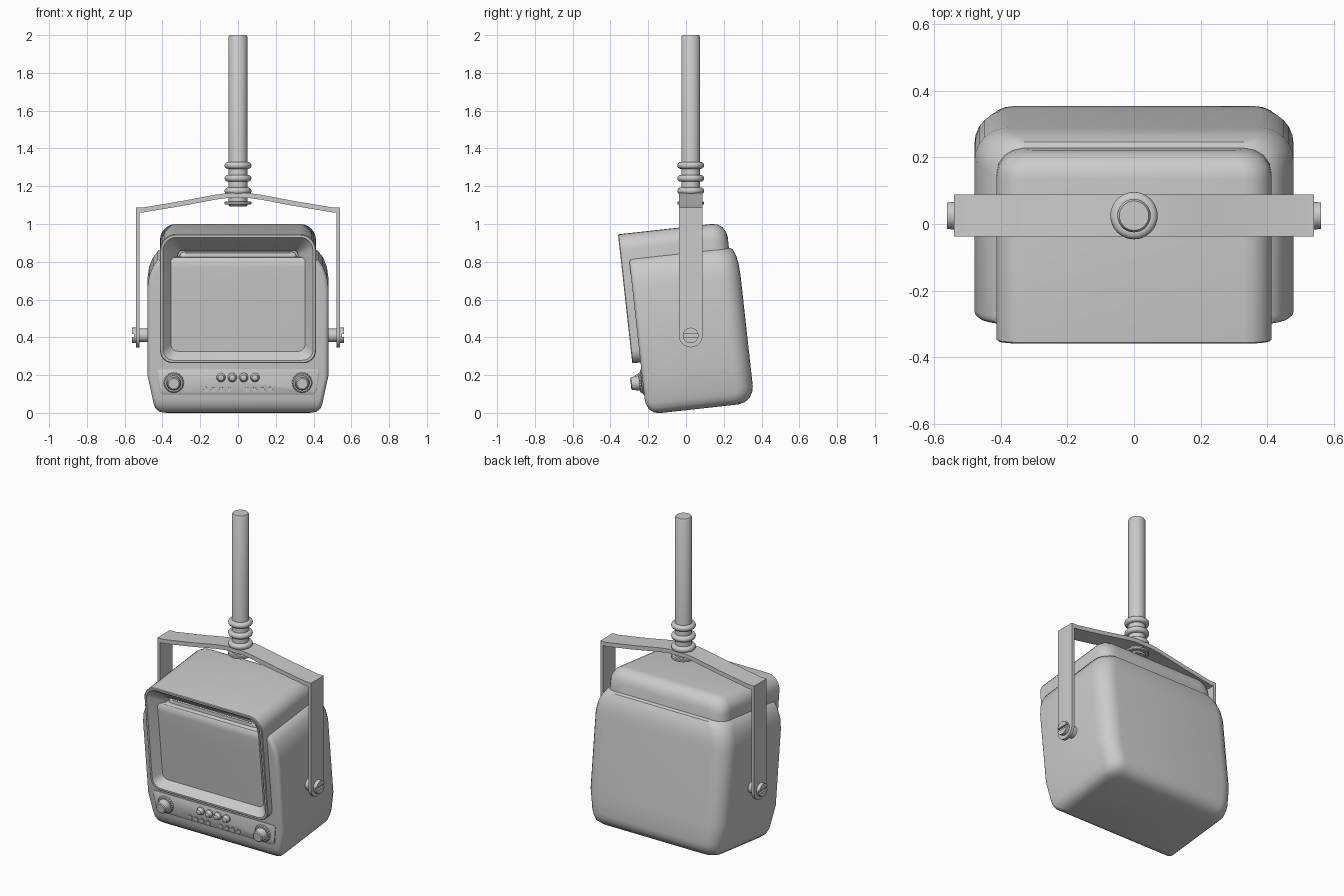
import bpy, bmesh
from math import sin, cos, pi, radians

if "Cube" in bpy.data.objects:
    bpy.data.objects.remove(bpy.data.objects["Cube"])

TILT = radians(6.3)   # the whole monitor leans forward
PY = 0.025            # y of the pole and bracket centre


def loft(name, rings, tilt=0.0, angle=35):
    """Skin a stack of equal-length point rings, closing both ends."""
    bm = bmesh.new()
    rows = [[bm.verts.new(p) for p in ring] for ring in rings]
    n = len(rows[0])
    for a, b in zip(rows, rows[1:]):
        for i in range(n):
            j = (i + 1) % n
            bm.faces.new((a[i], a[j], b[j], b[i]))
    bm.faces.new(rows[0])
    bm.faces.new(rows[-1])
    bmesh.ops.recalc_face_normals(bm, faces=bm.faces)
    me = bpy.data.meshes.new(name)
    bm.to_mesh(me)
    bm.free()
    ob = bpy.data.objects.new(name, me)
    bpy.context.collection.objects.link(ob)
    ob.rotation_euler.x = tilt
    bpy.ops.object.select_all(action='DESELECT')
    ob.select_set(True)
    bpy.context.view_layer.objects.active = ob
    bpy.ops.object.shade_smooth_by_angle(angle=radians(angle))
    return ob


def rrect(w, v0, v1, r0, r1, n=7):
    """Rounded rectangle, half width w, v0..v1; r0 / r1 are the low / high corner radii."""
    pts = []
    for sx, v, r, a0 in ((1, v1, r1, 0), (-1, v1, r1, 1), (-1, v0, r0, 2), (1, v0, r0, 3)):
        cx, cv = sx * (w - r), v + (r if v == v0 else -r)
        for i in range(n):
            a = (a0 + i / (n - 1)) * pi / 2
            pts.append((cx + r * cos(a), cv + r * sin(a)))
    return pts


def lathe(name, profile, origin, axis, tilt=0.0, n=32, teeth=0.0):
    """Stack circles of (radius, offset) along an axis."""
    ox, oy, oz = origin
    rings = []
    for r, h in profile:
        ring = []
        for i in range(n):
            k = r * (1 - teeth * (i % 2))
            a, b = k * cos(2 * pi * i / n), k * sin(2 * pi * i / n)
            d = {'x': (h, a, b), 'y': (a, h, b), 'z': (a, b, h)}[axis]
            ring.append((ox + d[0], oy + d[1], oz + d[2]))
        rings.append(ring)
    return loft(name, rings, tilt)


# Wide rear case: z, half width, front y, back y, back corner radius
case = [(.014, .38, -.14, .28, .06), (.022, .415, -.17, .315, .07), (.042, .437, -.193, .343, .08),
        (.07, .447, -.206, .36, .09), (.10, .453, -.21, .367, .09), (.22, .479, -.21, .367, .1),
        (.69, .479, -.21, .367, .1), (.75, .47, -.21, .364, .1), (.80, .45, -.21, .355, .1),
        (.835, .425, -.21, .34, .1), (.85, .39, -.20, .31, .09)]
loft('rear_case', [[(x, y, z) for x, y in rrect(w, f, b, .025, r)] for z, w, f, b, r in case], TILT)


def frame(y, inset, r):
    return [(x, y, z) for x, z in rrect(.413 - inset, .292 + inset, .979 - inset, r * .8, r)]


# Screen hood with rounded back and funnel-shaped front recess
loft('screen_hood', [frame(*p) for p in (
    (.322, .08, .05), (.316, .05, .06), (.30, .024, .075), (.275, .006, .085), (.245, 0, .085),
    (-.25, 0, .085), (-.254, .004, .082), (-.254, .016, .07), (-.245, .022, .065),
    (-.18, .09, .03), (-.17, .094, .028), (-.15, .096, .026))], TILT)

# Bulging glass
loft('screen_glass', [frame(*p) for p in (
    (-.14, .104, .025), (-.160, .104, .025), (-.166, .109, .025), (-.174, .15, .025),
    (-.181, .20, .025), (-.186, .27, .025), (-.188, .33, .01))], TILT)

# Control panel plate, narrowing to the bottom
plate = []
for y, ins in ((-.20, 0), (-.214, 0), (-.217, .004)):
    plate.append([(x * (.955 + .045 * (z - .122) / .132), y, z)
                  for x, z in rrect(.432 - ins, .122 + ins, .254 - ins, .02, .015)])
loft('control_panel', plate, TILT)

# Knobs, buttons and indicator studs
for s in (-1, 1):
    lathe('knob_skirt', [(.055, 0), (.055, -.016), (.049, -.024)], (s * .34, -.205, .185), 'y',
          TILT, n=48, teeth=.07)
    lathe('knob_cap', [(.041, 0), (.039, -.03), (.034, -.064), (.028, -.069)],
          (s * .34, -.205, .185), 'y', TILT)
    for x in (.03, .09):
        lathe('push_button', [(.024, 0), (.024, -.016), (.019, -.022), (.016, -.034), (.01, -.038)],
              (s * x, -.21, .213), 'y', TILT, n=20)
    for x in (.045, .087, .129, .171):
        lathe('indicator_stud', [(.016, 0), (.016, -.012)], (s * x, -.21, .148), 'y',
              TILT, n=16, teeth=.35)


def slab(name, pts, x0, x1):
    return loft(name, [[(x, y, z) for y, z in pts] for x in (x0, x1)])


# Hanging bracket: bowed top bar, two legs with round ends
half = [(.54, 1.088), (.50, 1.088), (.30, 1.121), (.20, 1.140), (.12, 1.155), (.06, 1.163)]
top = half + [(-x, z) for x, z in reversed(half)]
outline = top + [(x * .999, z - .026) for x, z in reversed(top)]
bar = loft('bracket_bar', [[(x, y, z) for x, z in outline] for y in (PY - .063, PY + .063)])
R, SZ = .063, .41
leg = [(PY + R, 1.085), (PY - R, 1.085)]
leg += [(PY + R * cos(pi + pi * i / 16), SZ + R * sin(pi + pi * i / 16)) for i in range(17)]
for s in (-1, 1):
    slab('bracket_leg', leg, s * .521, s * .54)
    # Pivot spacer and slotted screw head
    lathe('pivot_spacer', [(.036, s * .46), (.036, s * .522)], (0, PY, SZ), 'x')
    lathe('screw_base', [(.041, s * .535), (.041, s * .551)], (0, PY, SZ), 'x')
    for d in (-1, 1):
        arc = [radians(12 + 156 * i / 16) for i in range(17)]
        slab('screw_head_half', [(PY + .041 * cos(a), SZ + d * .041 * sin(a)) for a in arc],
             s * .55, s * .562)

# Ceiling pole with lower flange and ribbed collar
lathe('pole', [(.044, 1.092), (.05, 1.10), (.05, 1.99), (.044, 2.0)], (0, PY, 0), 'z', n=40)
lathe('pole_flange', [(.066, 1.102), (.071, 1.106), (.071, 1.116), (.066, 1.12)], (0, PY, 0), 'z', n=40)
for z in (1.175, 1.242, 1.31):
    rib = [(.053 + .018 * cos(a), z + .018 * sin(a))
           for a in [-pi / 2 + pi * i / 8 for i in range(9)]]
    lathe('collar_rib', rib, (0, PY, 0), 'z', n=40)
